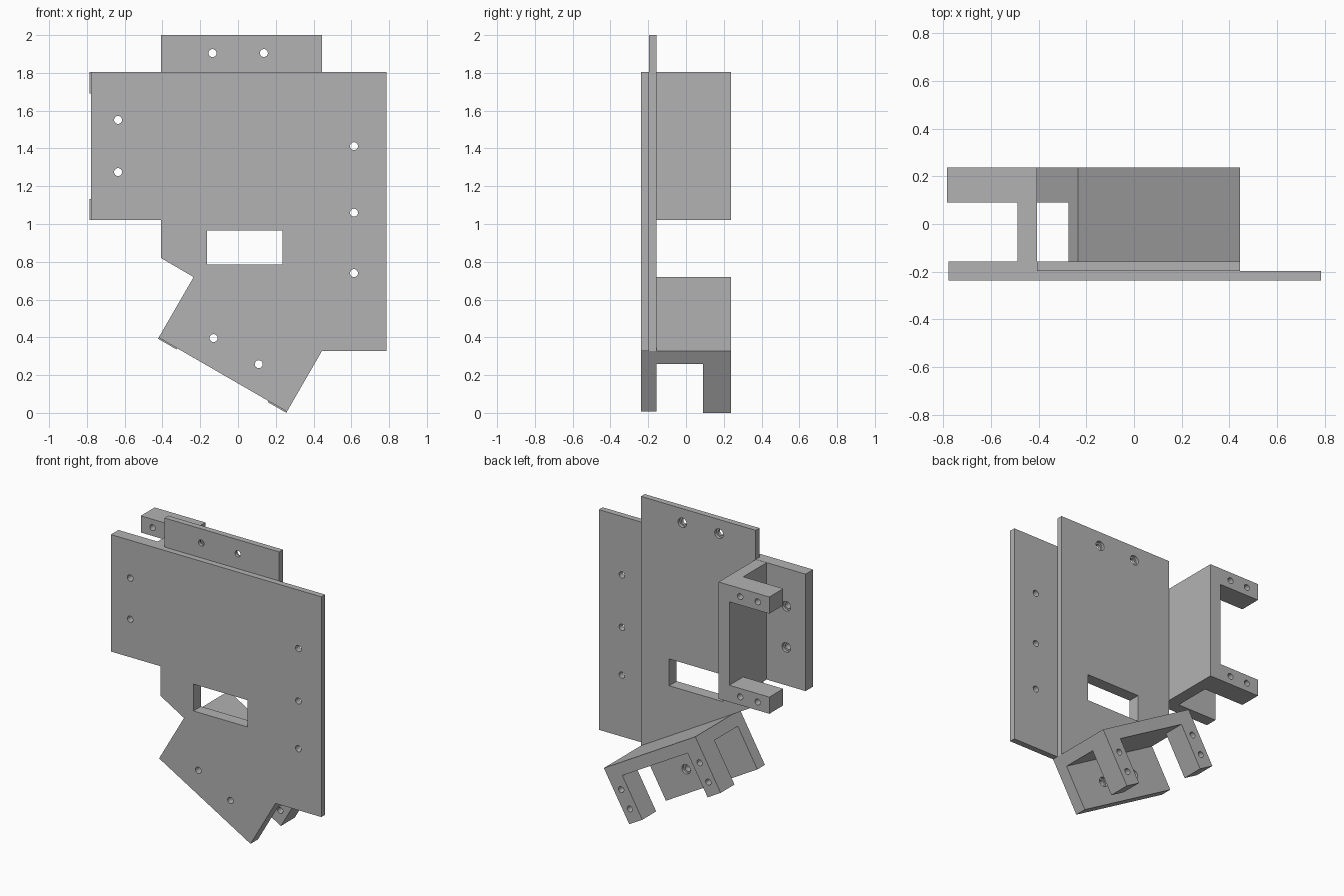
import bpy, bmesh, math
from mathutils import Matrix, Vector

if "Cube" in bpy.data.objects:
    bpy.data.objects.remove(bpy.data.objects["Cube"], do_unlink=True)

FRONT, MID, INNER, BACK = -0.237, -0.197, -0.157, 0.237
LENGTH, WALL, REACH = 0.784, 0.08, 0.377

grey = bpy.data.materials.new("plain grey")
grey.use_nodes = True
grey.diffuse_color = (0.45, 0.45, 0.45, 1)
grey.node_tree.nodes["Principled BSDF"].inputs["Base Color"].default_value = grey.diffuse_color


def make(name, bm, matrix=Matrix()):
    bmesh.ops.transform(bm, matrix=matrix, verts=bm.verts)
    bmesh.ops.recalc_face_normals(bm, faces=bm.faces)
    mesh = bpy.data.meshes.new(name)
    bm.to_mesh(mesh)
    bm.free()
    mesh.materials.append(grey)
    obj = bpy.data.objects.new(name, mesh)
    bpy.context.collection.objects.link(obj)
    return obj


def prism(points, direction):
    bm = bmesh.new()
    face = bm.faces.new([bm.verts.new(p) for p in points])
    new = bmesh.ops.extrude_face_region(bm, geom=[face])["geom"]
    moved = [v for v in new if isinstance(v, bmesh.types.BMVert)]
    bmesh.ops.translate(bm, verts=moved, vec=direction)
    return bm


def add_box(bm, x, y, z):
    low, high = Vector((x[0], y[0], z[0])), Vector((x[1], y[1], z[1]))
    place = Matrix.Translation((low + high) / 2) @ Matrix.Diagonal((*(high - low), 1))
    bmesh.ops.create_cube(bm, size=1, matrix=place)


def add_hole(bm, x, z, radius, y0, y1):
    place = Matrix.Translation((x, (y0 + y1) / 2, z)) @ Matrix.Rotation(math.pi / 2, 4, "X")
    bmesh.ops.create_cone(bm, cap_ends=True, segments=24, radius1=radius,
                          radius2=radius, depth=y1 - y0, matrix=place)


def cut(obj, cutter):
    mod = obj.modifiers.new("cut", "BOOLEAN")
    mod.operation, mod.solver, mod.object = "DIFFERENCE", "EXACT", cutter
    bpy.context.view_layer.update()
    graph = bpy.context.evaluated_depsgraph_get()
    mesh = bpy.data.meshes.new_from_object(obj.evaluated_get(graph))
    obj.modifiers.clear()
    obj.data = mesh
    bpy.data.objects.remove(cutter, do_unlink=True)


# Bracket frames: origin at the outer web corner, arms along -x, web along z
left_frame = Matrix.Translation((-0.408, 0, 1.02))
lower_frame = Matrix.Translation((0.444, 0, 0.327)) @ Matrix.Rotation(math.radians(-60), 4, "Y")

# Mounting plate outline, with both bracket flanges and the top tab
flange = 0.37
corners = [lower_frame @ Vector(p) for p in
           ((0, 0, LENGTH), (-flange, 0, LENGTH), (-flange, 0, 0), (0, 0, 0))]
outline = [(-0.408, 2), (-0.408, 1.805), (-0.778, 1.805), (-0.778, 1.02),
           (-0.408, 1.02), (-0.408, 0.82)]
outline += [(c.x, c.z) for c in corners]
outline += [(0.785, 0.327), (0.785, 1.805), (0.444, 1.805), (0.444, 2)]
plate = make("mounting_plate", prism([(x, FRONT, z) for x, z in outline],
                                     (0, INNER - FRONT, 0)))

# Thin the side strip from behind and the top tab from the front
steps = bmesh.new()
add_box(steps, (0.444, 1), (MID, 0), (0, 1.9))
add_box(steps, (-1, 1), (-0.5, MID), (1.805, 2.2))
cut(plate, make("step_cutter", steps))

# Window and screw holes, counterbored from behind where the screws sit
screws = [(-0.135, 1.905), (0.137, 1.905)]
for frame in (left_frame, lower_frame):
    for w in (0.255, 0.531):
        p = frame @ Vector((-0.227, 0, w))
        screws.append((p.x, p.z))
holes = bmesh.new()
add_box(holes, (-0.165, 0.235), (-0.5, 0), (0.785, 0.965))
for x, z in screws + [(0.614, z) for z in (0.74, 1.06, 1.412)]:
    add_hole(holes, x, z, 0.021, -0.5, 0)
cut(plate, make("hole_cutter", holes))
bores = bmesh.new()
for x, z in screws:
    add_hole(bores, x, z, 0.032, INNER - 0.02, 0)
cut(plate, make("bore_cutter", bores))


# Bracket: web with two drilled arms at the rear
def bracket(name, frame):
    profile = [(0, INNER), (0, BACK), (-REACH, BACK), (-REACH, 0.09),
               (-WALL, 0.09), (-WALL, INNER)]
    obj = make(name, prism([(x, y, 0) for x, y in profile], (0, 0, LENGTH)), frame)
    gap = bmesh.new()
    add_box(gap, (-0.5, -WALL), (-0.1, 0.5), (0.112, LENGTH - 0.112))
    for x in (-0.16, -0.29):
        for z in (0.056, LENGTH - 0.056):
            add_hole(gap, x, z, 0.02, 0, 0.5)
    cut(obj, make("gap_cutter", gap, frame))


bracket("left_bracket", left_frame)
bracket("lower_bracket", lower_frame)
